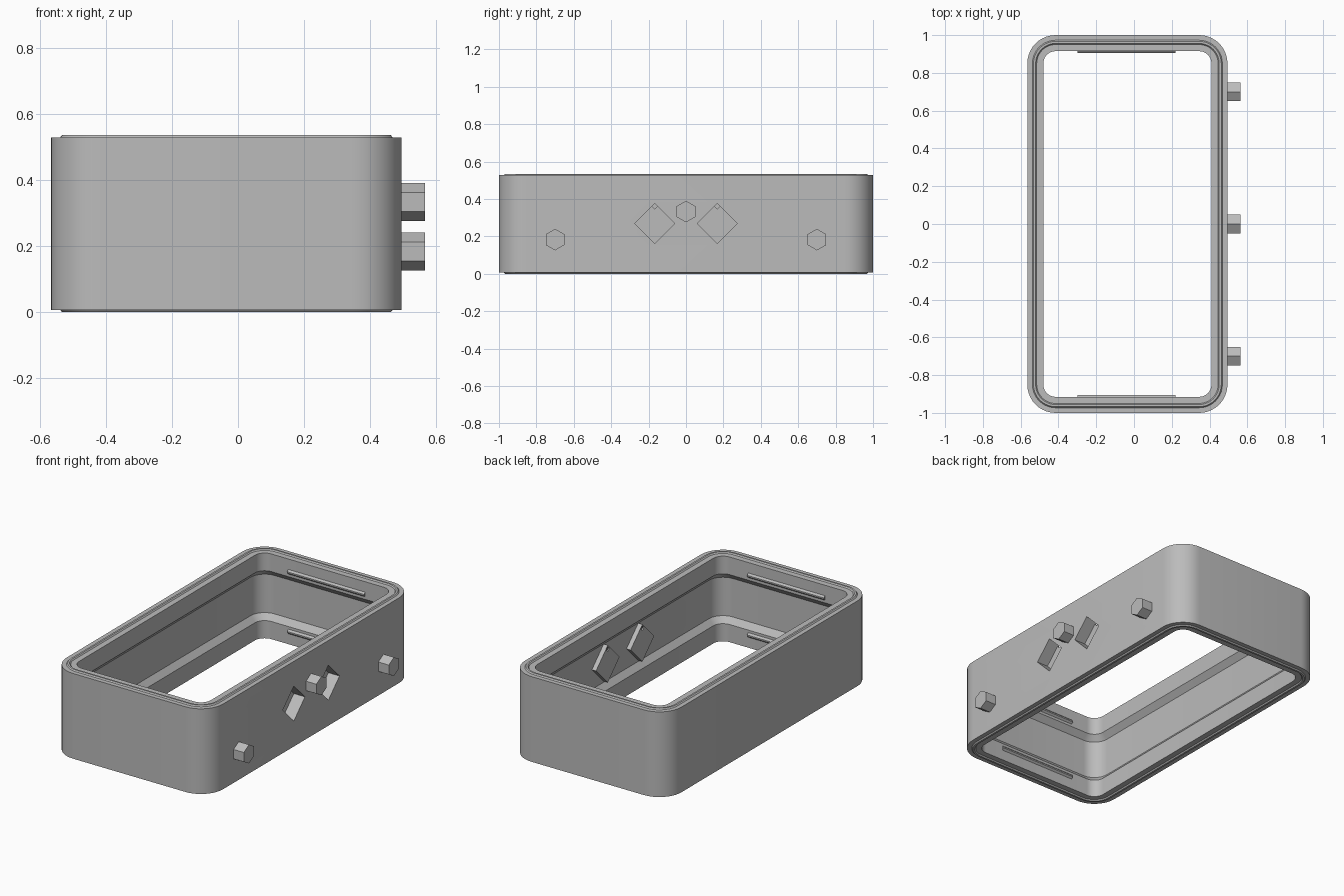
import bpy, bmesh, math
from mathutils import Vector

if "Cube" in bpy.data.objects:
    bpy.data.objects.remove(bpy.data.objects["Cube"])

CX, HX, HY, H = -0.035, 0.53, 1.0, 0.535   # centre x, half sizes, height
RADIUS, SEG = 0.15, 10
RIGHT = CX + HX

grey = bpy.data.materials.new("plain grey")
grey.diffuse_color = (0.5, 0.5, 0.5, 1)
grey.use_nodes = True
grey.node_tree.nodes["Principled BSDF"].inputs["Base Color"].default_value = grey.diffuse_color


def finish(name, bm):
    bmesh.ops.recalc_face_normals(bm, faces=bm.faces)
    mesh = bpy.data.meshes.new(name)
    bm.to_mesh(mesh)
    bm.free()
    mesh.materials.append(grey)
    ob = bpy.data.objects.new(name, mesh)
    bpy.context.collection.objects.link(ob)
    return ob


def prism(name, points, axis):
    """Extrude a closed outline of 3D points along an axis vector."""
    bm = bmesh.new()
    a = [bm.verts.new(Vector(p)) for p in points]
    b = [bm.verts.new(Vector(p) + Vector(axis)) for p in points]
    bm.faces.new(a)
    bm.faces.new(b)
    for i in range(len(a)):
        j = (i + 1) % len(a)
        bm.faces.new((a[i], a[j], b[j], b[i]))
    return finish(name, bm)


def side_prism(name, x0, x1, y, z, r, sides):
    """Upright polygon prism pointing along x."""
    pts = [(x0, y + r * math.sin(math.tau * i / sides),
            z + r * math.cos(math.tau * i / sides)) for i in range(sides)]
    return prism(name, pts, (x1 - x0, 0, 0))


def rounded_rect(inset):
    r = RADIUS - inset
    pts = []
    for k, (sx, sy) in enumerate(((1, 1), (-1, 1), (-1, -1), (1, -1))):
        for i in range(SEG + 1):
            a = math.pi / 2 * (k + i / SEG)
            pts.append((CX + sx * (HX - RADIUS) + r * math.cos(a),
                        sy * (HY - RADIUS) + r * math.sin(a)))
    return pts


def apply_boolean(ob, tool, operation):
    m = ob.modifiers.new(operation.lower(), 'BOOLEAN')
    m.operation, m.object, m.solver = operation, tool, 'EXACT'
    bpy.context.view_layer.objects.active = ob
    bpy.ops.object.modifier_apply(modifier=m.name)
    bpy.data.objects.remove(tool)


# Frame: cross-section (inset, z) with sealing bead and chamfered inner recess
upper = [(0, 0.528), (0.027, 0.528), (0.033, 0.535), (0.044, 0.535),
         (0.050, 0.528), (0.085, 0.528), (0.085, 0.42), (0.055, 0.385)]
section = upper + [(i, H - z) for i, z in reversed(upper)]
bm = bmesh.new()
rings = [[bm.verts.new((x, y, z)) for x, y in rounded_rect(i)] for i, z in section]
for k, ring in enumerate(rings):
    nxt = rings[(k + 1) % len(rings)]
    for i in range(len(ring)):
        j = (i + 1) % len(ring)
        bm.faces.new((ring[i], ring[j], nxt[j], nxt[i]))
frame = finish("frame", bm)

# Diamond sensor pockets: inner boss, outer recess and small wire hole
for y in (-0.167, 0.167):
    apply_boolean(frame, side_prism("boss", RIGHT - 0.083, RIGHT - 0.03,
                                    y, 0.27, 0.114, 4), 'UNION')
    apply_boolean(frame, side_prism("pocket", RIGHT - 0.075, RIGHT + 0.05,
                                    y, 0.27, 0.107, 4), 'DIFFERENCE')
    apply_boolean(frame, side_prism("wire_hole", RIGHT - 0.2, RIGHT - 0.05,
                                    y, 0.361, 0.0155, 4), 'DIFFERENCE')

bpy.ops.object.select_all(action='DESELECT')
frame.select_set(True)
bpy.context.view_layer.objects.active = frame
bpy.ops.object.shade_smooth_by_angle(angle=math.radians(25))

# Hexagonal pegs on the right wall
for n, (y, z) in enumerate(((-0.70, 0.183), (0, 0.333), (0.70, 0.183))):
    side_prism(f"hex_peg_{n + 1}", RIGHT - 0.01, RIGHT + 0.07, y, z, 0.0575, 6)

# Snap ridges on the inner end walls, near the top and bottom
for end in (-1, 1):
    for label, z in (("lower", 0.085), ("upper", 0.45)):
        wall = end * (HY - 0.083)
        tip = end * (HY - 0.096)
        pts = [(-0.3, wall, z - 0.016), (-0.3, tip, z - 0.004),
               (-0.3, tip, z + 0.004), (-0.3, wall, z + 0.016)]
        prism(f"{label}_{'back' if end > 0 else 'front'}_snap_ridge", pts, (0.52, 0, 0))
